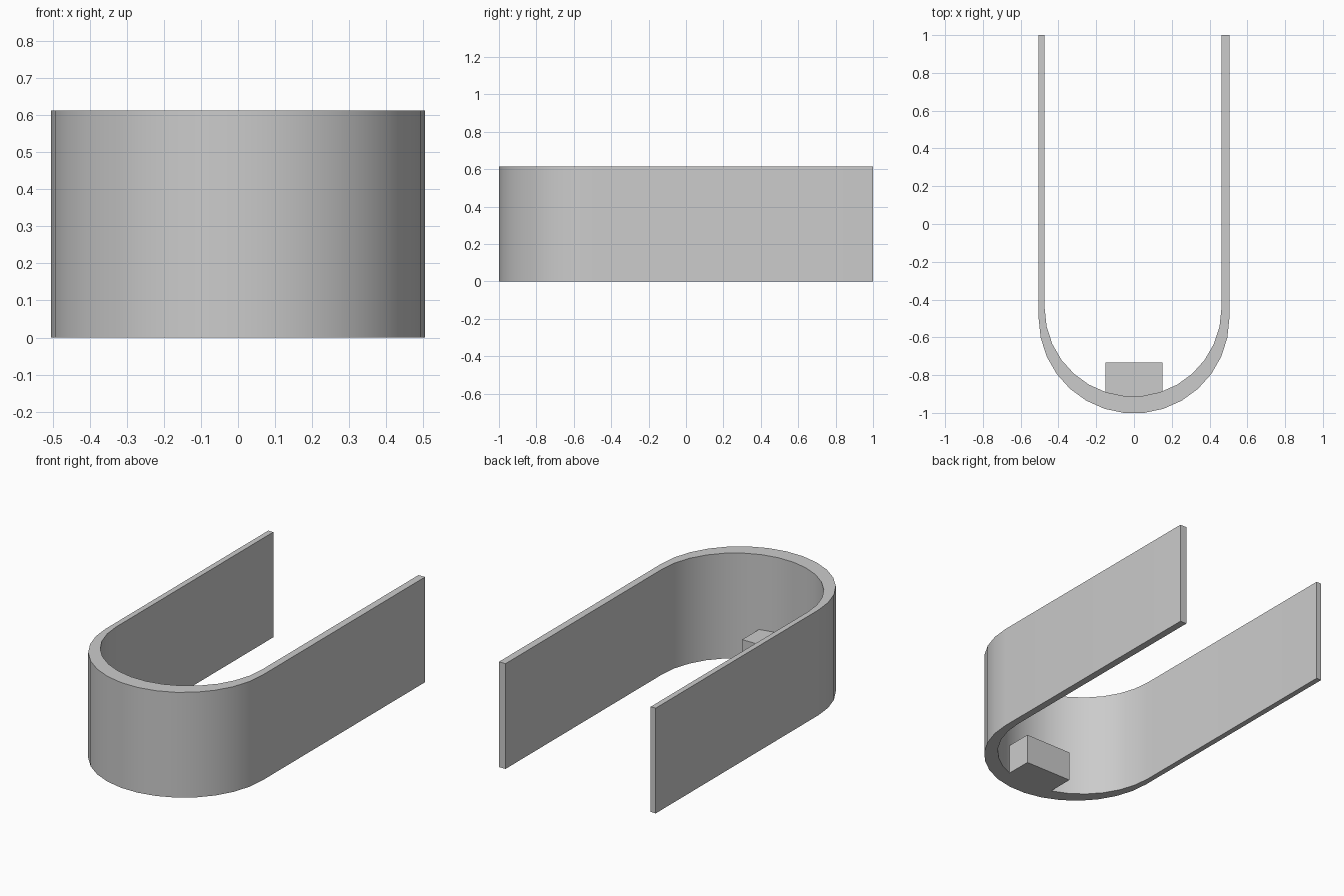
import bpy, bmesh, math

if "Cube" in bpy.data.objects:
    bpy.data.objects.remove(bpy.data.objects["Cube"], do_unlink=True)

HEIGHT = 0.613
BACK = 1.0
SEGMENTS = 15

grey = bpy.data.materials.new("plain_grey")
grey.use_nodes = True
grey.diffuse_color = (0.6, 0.6, 0.6, 1)
grey.node_tree.nodes["Principled BSDF"].inputs["Base Color"].default_value = (0.6, 0.6, 0.6, 1)


def u_curve(cx, cy, radius):
    """Open U: left leg end, half circle round the front, right leg end."""
    arc = [math.pi + math.pi * i / SEGMENTS for i in range(SEGMENTS + 1)]
    pts = [(cx + radius * math.cos(a), cy + radius * math.sin(a)) for a in arc]
    return [(cx - radius, BACK)] + pts + [(cx + radius, BACK)]


def prism(name, outline, height):
    """Extrude a flat outline upwards from the ground."""
    bm = bmesh.new()
    base = bm.faces.new([bm.verts.new((x, y, 0)) for x, y in outline])
    top = bmesh.ops.extrude_face_region(bm, geom=[base])["geom"]
    verts = [g for g in top if isinstance(g, bmesh.types.BMVert)]
    bmesh.ops.translate(bm, verts=verts, vec=(0, 0, height))
    bmesh.ops.recalc_face_normals(bm, faces=bm.faces)
    mesh = bpy.data.meshes.new(name)
    bm.to_mesh(mesh)
    bm.free()
    mesh.materials.append(grey)
    obj = bpy.data.objects.new(name, mesh)
    bpy.context.collection.objects.link(obj)
    return obj


# Curved wall: the inner arc sits further back, so the front is thicker
outer = u_curve(0, -0.498, 0.505)
inner = u_curve(-0.005, -0.445, 0.468)
wall = prism("u_shaped_wall", outer + inner[::-1], HEIGHT)

# Small block inside the front bend, its front edge following the inner arc
seat = [p for p in inner if abs(p[0]) < 0.15 and p[1] < 0]
left, right = (-0.151, seat[0][1] + 0.002), (0.151, seat[-1][1] + 0.004)
prism("inner_block", [(-0.151, -0.733), left] + seat + [right, (0.151, -0.733)], 0.175)

# Smooth bend with crisp edges
bpy.ops.object.select_all(action="DESELECT")
wall.select_set(True)
bpy.context.view_layer.objects.active = wall
bpy.ops.object.shade_smooth_by_angle(angle=math.radians(30))
